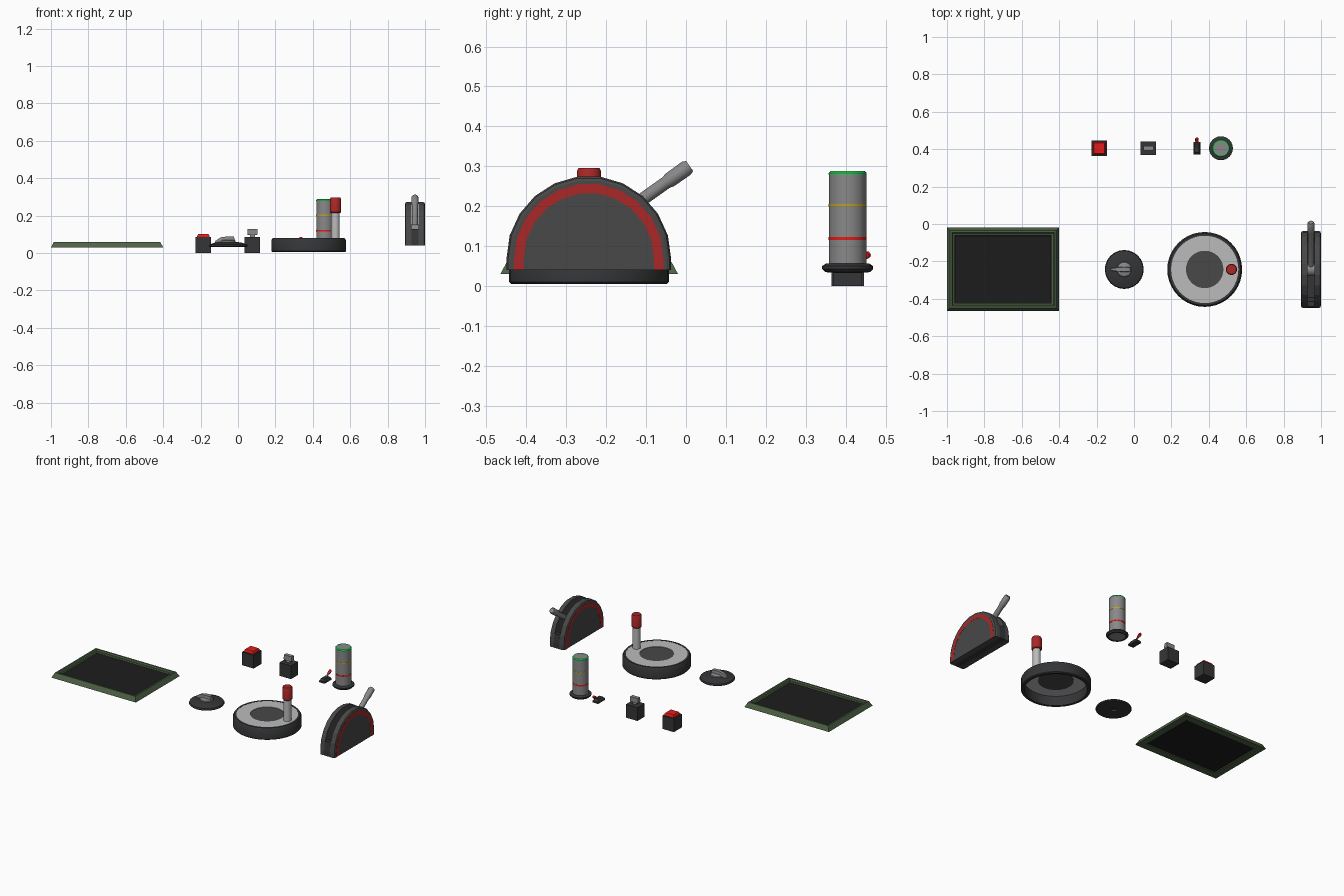
import bpy, bmesh, math
from mathutils import Matrix, Vector

if "Cube" in bpy.data.objects:
    bpy.data.objects.remove(bpy.data.objects["Cube"])

COL = dict(black=(.012, .012, .012), dark=(.035, .036, .038), body=(.065, .065, .065),
           grey=(.25, .25, .25), light=(.5, .5, .5), green=(.075, .12, .06),
           red=(.4, .02, .02), bright_red=(.8, .01, .01), yellow=(.5, .35, .02),
           lime=(.02, .7, .1))
MATS = {}
for k, c in COL.items():
    MATS[k] = bpy.data.materials.new(k)
    MATS[k].diffuse_color = (*c, 1)


def finish(name, bm, col, smooth=False):
    bmesh.ops.recalc_face_normals(bm, faces=bm.faces)
    me = bpy.data.meshes.new(name)
    bm.to_mesh(me)
    bm.free()
    ob = bpy.data.objects.new(name, me)
    bpy.context.collection.objects.link(ob)
    me.materials.append(MATS[col])
    if smooth:
        bpy.ops.object.select_all(action='DESELECT')
        ob.select_set(True)
        bpy.context.view_layer.objects.active = ob
        bpy.ops.object.shade_smooth_by_angle(angle=math.radians(35))
    return ob


def loft(name, rings, col, caps=True, closed=False, smooth=False):
    """Skin a list of equal-length point rings."""
    bm = bmesh.new()
    vs = [[bm.verts.new(p) for p in r] for r in rings]
    n = len(vs[0])
    pairs = list(zip(vs, vs[1:])) + ([(vs[-1], vs[0])] if closed else [])
    for a, b in pairs:
        for i in range(n):
            j = (i + 1) % n
            bm.faces.new((a[i], a[j], b[j], b[i]))
    if caps and not closed:
        bm.faces.new(vs[0])
        bm.faces.new(vs[-1])
    return finish(name, bm, col, smooth)


def lathe(name, x, y, prof, col, n=24, closed=False):
    """Turn (radius, z) points about a vertical axis."""
    rings = [[(x + r * math.cos(2 * math.pi * i / n), y + r * math.sin(2 * math.pi * i / n), z)
              for i in range(n)] for r, z in prof]
    return loft(name, rings, col, closed=closed, smooth=True)


def block(name, x, y, prof, col, closed=False):
    """Stack of rectangles: (half x, half y, z)."""
    rings = [[(x + sx * a, y + sy * b, z) for sx, sy in ((-1, -1), (1, -1), (1, 1), (-1, 1))]
             for a, b, z in prof]
    return loft(name, rings, col, closed=closed)


def rod(name, p, q, prof, col, n=12):
    """Turned rod from p to q, prof = (radius, fraction along)."""
    p, q = Vector(p), Vector(q)
    rot = (q - p).to_track_quat('Z', 'Y')
    rings = [[p + (q - p) * t + rot @ Vector((r * math.cos(2 * math.pi * i / n),
              r * math.sin(2 * math.pi * i / n), 0)) for i in range(n)] for r, t in prof]
    return loft(name, rings, col, smooth=True)


# Screen: sloping frame around a recessed panel
sx, sy, W, H = -.70, -.2425, .30, .2225
frame = [(0, .03), (.016, .06), (.026, .06), (.031, .052), (.040, .052), (.046, .043), (.046, .03)]
block("screen_frame", sx, sy, [(W - i, H - i, z) for i, z in frame], "green", closed=True)
block("screen_panel", sx, sy, [(W - .044, H - .044, .036), (W - .044, H - .044, .046)], "black")

# Rotary selector: shallow skirt, hub and pointer
kx, ky = -.052, -.243
lathe("selector_skirt", kx, ky, [(.02, .045), (.02, .033), (.1, .033), (.104, .038), (.1, .046),
                                 (.075, .055), (.045, .06)], "dark")
lathe("selector_hub", kx, ky, [(.042, .055), (.038, .066), (.03, .07)], "grey", 20)
pointer = [(-.075, .05, .006), (-.068, .066, .007), (-.04, .084, .013), (.0, .09, .016), (.03, .088, .014),
           (.038, .06, .012)]
loft("selector_pointer", [[(kx + x, ky - w, .048), (kx + x, ky + w, .048),
                           (kx + x, ky + w * .75, z), (kx + x, ky - w * .75, z)]
                          for x, z, w in pointer], "grey")

# Crank wheel: hollow rim, light top ring, dark hub, upright grip
wx, wy = .378, -.243
lathe("wheel_rim", wx, wy, [(.195, .005), (.2, .01), (.2, .068), (.192, .08), (.18, .08), (.18, .005)],
      "dark", 40, closed=True)
lathe("wheel_plate", wx, wy, [(.1, .066), (.182, .066), (.182, .079), (.1, .079)], "light", 40, closed=True)
lathe("wheel_hub", wx, wy, [(.101, .062), (.101, .076)], "body", 32)
lathe("crank_post", .521, wy, [(.023, .075), (.023, .22)], "light", 16)
lathe("crank_grip", .521, wy, [(.027, .215), (.03, .219), (.03, .288), (.026, .296)], "red", 16)

# Throttle: two half-round cheeks with a slot between them
lx, ly = .946, -.2435


def arch(x, r, base=.04, cz=.07):
    pts = [(x, ly + r, base)]
    pts += [(x, ly + r * math.cos(math.pi * i / 11), cz + r * math.sin(math.pi * i / 11)) for i in range(12)]
    return pts + [(x, ly - r, base)]


for side, s in (("left", -1), ("right", 1)):
    loft(f"throttle_cheek_{side}", [arch(lx + s * x, r) for x, r in
                                    ((.019, .206), (.043, .206), (.050, .202), (.053, .195))], "body")
    a, b = lx + s * .052, lx + s * .0538
    bands = [arch(a, .187), arch(b, .187), arch(b, .163), arch(a, .163)]
    # coloured stripe following the arch
    bm = bmesh.new()
    vs = [[bm.verts.new(p) for p in r] for r in bands]
    for k in range(4):
        m = (k + 1) % 4
        for i in range(len(vs[0]) - 1):
            bm.faces.new((vs[k][i], vs[k][i + 1], vs[m][i + 1], vs[m][i]))
    for e in (0, -1):
        bm.faces.new([v[e] for v in vs])
    finish(f"throttle_stripe_{side}", bm, "red")

# Slot floor with raised ends
floor = [(-.206, .04), (.206, .04), (.206, .07), (.198, .128), (.17, .128), (.15, .09),
         (-.15, .09), (-.17, .128), (-.198, .128), (-.206, .07)]
loft("throttle_slot_floor", [[(lx + s * .0195, ly + y, z) for y, z in floor] for s in (-1, 1)], "dark")
# Lever on its pivot drum
rod("throttle_pivot", (lx - .019, ly, .12), (lx + .019, ly, .12), [(.034, 0), (.034, 1)], "grey", 16)
rod("throttle_lever", (lx, ly, .122), (lx, .009, .301),
    [(.016, 0), (.016, .77), (.019, .80), (.0195, .97), (.015, 1)], "grey")

# Push button
by = .405
block("button_housing", -.185, by, [(.041, .041, 0), (.041, .041, .085)], "dark")
block("button_cap", -.185, by, [(.033, .033, .083), (.033, .033, .092), (.028, .028, .101)], "bright_red")

# Paddle switch
block("paddle_housing", .077, by, [(.041, .036, 0), (.041, .036, .085)], "dark")
block("paddle_stem", .077, by, [(.013, .008, .083), (.013, .008, .1)], "grey")
block("paddle", .077, by, [(.025, .011, .097), (.027, .013, .102), (.027, .012, .13)], "grey")

# Toggle switch
block("toggle_base", .336, by, [(.019, .034, .033), (.019, .034, .045), (.012, .022, .057)], "dark")
rod("toggle_lever", (.336, .405, .05), (.336, .445, .073), [(.004, 0), (.006, 1)], "grey", 8)
rod("toggle_tip", (.336, .435, .067), (.336, .461, .082), [(.006, 0), (.009, .3), (.009, .85), (.005, 1)],
    "bright_red", 10)

# Signal tower: flange, lamp sections and coloured rings
tx = .465
lathe("tower_flange", tx, by, [(.046, .034), (.056, .035), (.064, .043), (.064, .05), (.055, .056), (.046, .056)],
      "dark", 24, closed=True)
lathe("tower_column", tx, by, [(.0465, .036), (.0465, .279)], "grey", 24)
for nm, z, h, c in (("lower", .119, .004, "bright_red"), ("middle", .202, .003, "yellow")):
    lathe(f"tower_ring_{nm}", tx, by, [(.045, z - h), (.0475, z - h), (.0475, z + h), (.045, z + h)],
          c, 24, closed=True)
lathe("tower_ring_upper", tx, by, [(.0475, .279), (.0475, .283), (.043, .288), (.038, .288), (.038, .279)],
      "lime", 24, closed=True)
lathe("tower_cap", tx, by, [(.0385, .279), (.0385, .2875)], "grey", 24)

for m in bpy.data.materials:
    if m.users and not m.is_grease_pencil:
        m.use_nodes = True
        m.node_tree.nodes["Principled BSDF"].inputs["Base Color"].default_value = m.diffuse_color
